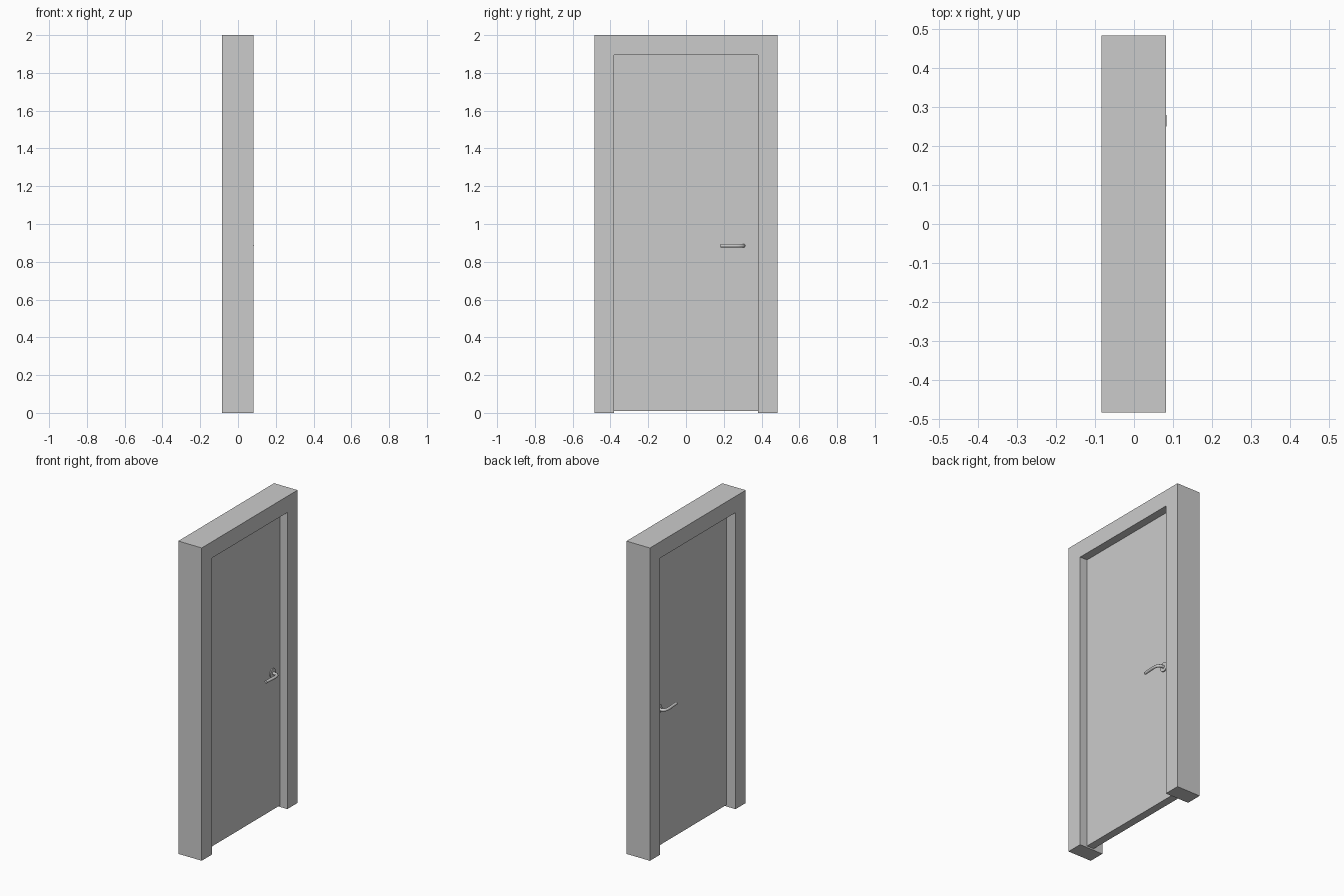
import bpy, bmesh, math
from mathutils import Matrix

if "Cube" in bpy.data.objects:
    bpy.data.objects.remove(bpy.data.objects["Cube"])

X0, X1 = -0.0835, 0.082      # frame depth
W, H = 0.484, 2.0            # frame half width, height
OW, OH = 0.381, 1.896        # opening half width, height
D0, D1 = -0.0195, 0.0305     # door leaf faces
HY, HZ = 0.305, 0.885        # handle axis


def finish(name, bm):
    bmesh.ops.recalc_face_normals(bm, faces=bm.faces)
    mesh = bpy.data.meshes.new(name)
    bm.to_mesh(mesh)
    bm.free()
    ob = bpy.data.objects.new(name, mesh)
    bpy.context.collection.objects.link(ob)
    return ob


def extrude_profile(name, yz, x0, x1):
    bm = bmesh.new()
    face = bm.faces.new([bm.verts.new((x0, y, z)) for y, z in yz])
    out = bmesh.ops.extrude_face_region(bm, geom=[face])
    for v in out["geom"]:
        if isinstance(v, bmesh.types.BMVert):
            v.co.x = x1
    return finish(name, bm)


# Door frame: two jambs and a head in one U-shaped profile
extrude_profile("door_frame", [(-W, 0), (-OW, 0), (-OW, OH), (OW, OH),
                               (OW, 0), (W, 0), (W, H), (-W, H)], X0, X1)

# Door leaf
extrude_profile("door_leaf", [(-OW, 0.01), (OW, 0.01), (OW, OH), (-OW, OH)], D0, D1)


def handle(side, face, sign):
    # Thin round rose against the leaf
    bm = bmesh.new()
    bmesh.ops.create_cone(bm, cap_ends=True, segments=32, radius1=0.029,
                          radius2=0.029, depth=0.006,
                          matrix=Matrix.Translation((face + sign * 0.003, HY, HZ))
                          @ Matrix.Rotation(math.pi / 2, 4, 'Y'))
    rose = finish("handle_rose_" + side, bm)

    # Bent round lever: distance from leaf, y
    path = [(0, HY), (0.018, HY), (0.030, 0.302), (0.039, 0.293),
            (0.0435, 0.278), (0.044, 0.262), (0.043, 0.245), (0.039, 0.182)]
    cu = bpy.data.curves.new("handle_lever_" + side, 'CURVE')
    cu.dimensions = '3D'
    cu.bevel_depth = 0.009
    cu.bevel_resolution = 4
    cu.use_fill_caps = True
    sp = cu.splines.new('POLY')
    sp.points.add(len(path) - 1)
    for p, (d, y) in zip(sp.points, path):
        p.co = (face + sign * d, y, HZ, 1)
    lever = bpy.data.objects.new("handle_lever_" + side, cu)
    bpy.context.collection.objects.link(lever)

    # Convert the lever to a mesh and smooth both parts
    bpy.ops.object.select_all(action='DESELECT')
    lever.select_set(True)
    bpy.context.view_layer.objects.active = lever
    bpy.ops.object.convert(target='MESH')
    rose.select_set(True)
    bpy.ops.object.shade_smooth_by_angle(angle=math.radians(35))


# Matching handles on both faces
handle("right", D1, 1)
handle("left", D0, -1)
